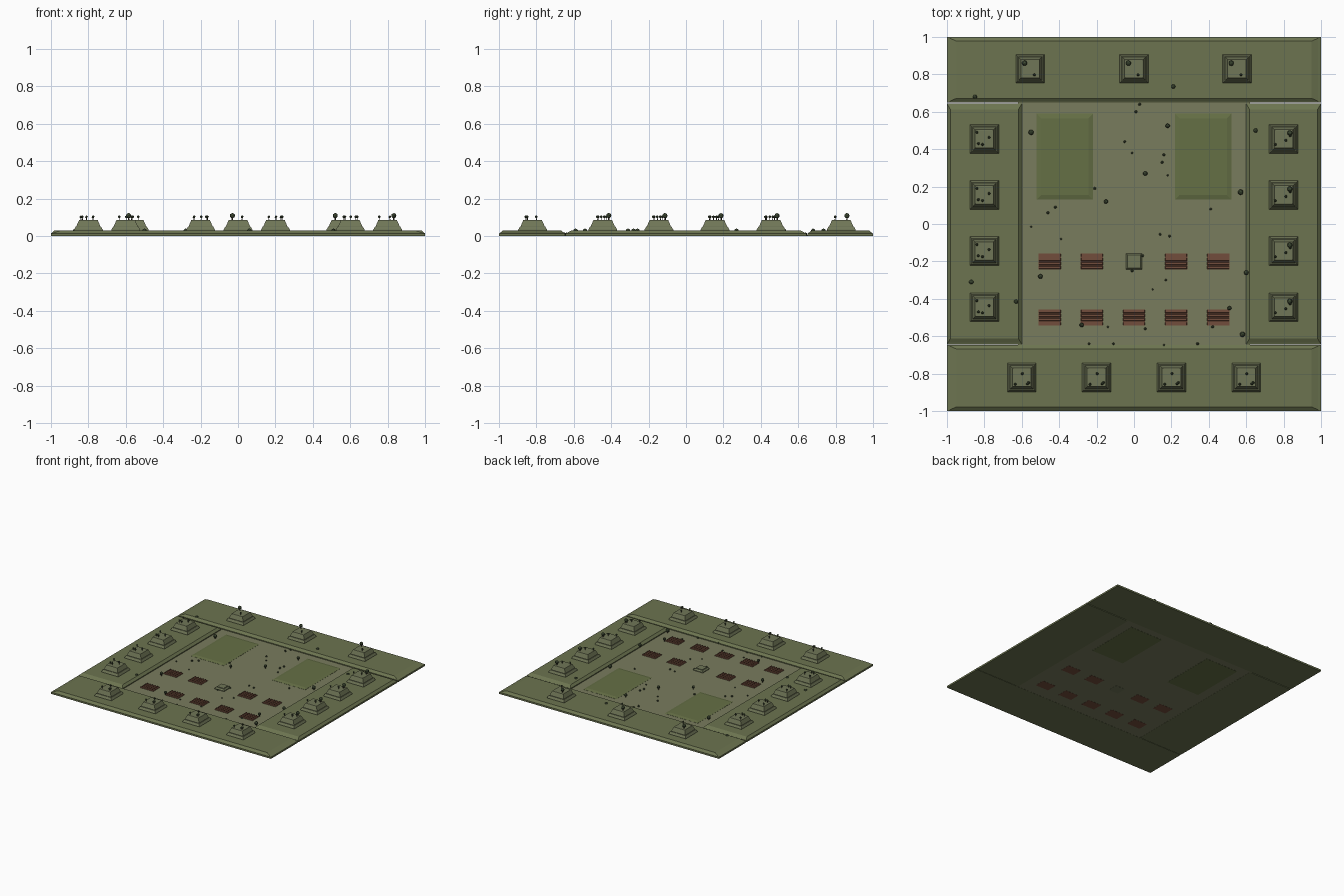
import bpy, bmesh, random
from mathutils import Matrix

if "Cube" in bpy.data.objects:
    bpy.data.objects.remove(bpy.data.objects["Cube"])
random.seed(4)


def mat(name, c):
    m = bpy.data.materials.new(name)
    m.diffuse_color = (*c, 1)
    m.use_nodes = True
    m.node_tree.nodes["Principled BSDF"].inputs["Base Color"].default_value = m.diffuse_color
    return m


GRASS = mat("grass", (0.15, 0.175, 0.08))
STONE = mat("mossy_stone", (0.16, 0.18, 0.095))
EARTH = mat("plaza_earth", (0.19, 0.20, 0.11))
FIELD = mat("field_green", (0.13, 0.16, 0.06))
CLAY = mat("red_clay", (0.17, 0.075, 0.045))
LEAF = mat("dark_leaf", (0.05, 0.07, 0.035))
BARK = mat("bark", (0.06, 0.045, 0.03))


def finish(bm, name, *mats):
    bmesh.ops.recalc_face_normals(bm, faces=bm.faces)
    me = bpy.data.meshes.new(name)
    bm.to_mesh(me)
    bm.free()
    for m in mats:
        me.materials.append(m)
    ob = bpy.data.objects.new(name, me)
    bpy.context.collection.objects.link(ob)
    return ob


def stack(bm, cx, cy, rings):
    """Closed solid through rectangular rings (half_x, half_y, z)."""
    loops = [[bm.verts.new((cx + sx * hx, cy + sy * hy, z))
              for sx, sy in ((-1, -1), (1, -1), (1, 1), (-1, 1))]
             for hx, hy, z in rings]
    for a, b in zip(loops, loops[1:]):
        for i in range(4):
            j = (i + 1) % 4
            bm.faces.new((a[i], a[j], b[j], b[i]))
    bm.faces.new(loops[0][::-1])
    bm.faces.new(loops[-1])


# plaza ground
bm = bmesh.new()
stack(bm, 0, 0, [(0.62, 0.655, 0.001), (0.62, 0.655, 0.007)])
finish(bm, "plaza_ground", EARTH)


# raised terraces around the plaza
def terrace(name, cx, cy, hx, hy, ix, iy):
    b = bmesh.new()
    stack(b, cx, cy, [(hx, hy, 0), (hx, hy, 0.014),
                      (hx - ix * 0.3, hy - iy * 0.3, 0.018),
                      (hx - ix, hy - iy, 0.03)])
    finish(b, name, GRASS)


terrace("front_terrace", 0, -0.823, 1.0, 0.177, 0.05, 0.022)
terrace("back_terrace", 0, 0.825, 1.0, 0.175, 0.05, 0.022)
terrace("left_terrace", -0.8, 0, 0.2, 0.643, 0.018, 0.03)
terrace("right_terrace", 0.8, 0, 0.2, 0.643, 0.018, 0.03)

# sunk-edged grass courts
for s, n in ((-1, "left"), (1, "right")):
    bm = bmesh.new()
    stack(bm, s * 0.37, 0.36, [(0.15, 0.23, 0), (0.15, 0.23, 0.008),
                               (0.127, 0.205, 0.014)])
    finish(bm, n + "_court", FIELD)


# trees: trunk plus faceted crown
def tree(bm, x, y, z, r, h):
    t = bmesh.ops.create_cone(bm, segments=5, radius1=r * 0.3, radius2=r * 0.2,
                              depth=h - r, cap_ends=True,
                              matrix=Matrix.Translation((x, y, z + (h - r) / 2)))
    for f in {f for v in t["verts"] for f in v.link_faces}:
        f.material_index = 1
    bmesh.ops.create_icosphere(bm, subdivisions=1 if r < 0.011 else 2, radius=r,
                               matrix=Matrix.Translation((x, y, z + h - r)))


# stepped mounds, each with its own pattern of trees on top
rows = {
    "back": ([(-0.555, 0.83), (0, 0.83), (0.55, 0.83)],
             [(-0.03, 0.03, 1), (0.022, -0.033, 0)]),
    "front": ([(x, -0.82) for x in (-0.6, -0.2, 0.2, 0.6)],
              [(0.003, 0.02, 0), (-0.035, -0.037, 0), (0.03, -0.035, 0), (0.037, -0.028, 0)]),
    "left": ([(-0.8, y) for y in (0.455, 0.155, -0.145, -0.445)],
             [(-0.04, 0.035, 0), (-0.032, -0.025, 0), (0.025, 0.008, 0), (-0.01, -0.03, 0)]),
    "right": ([(0.8, y) for y in (0.455, 0.155, -0.145, -0.445)],
              [(0.033, 0.032, 1), (-0.045, -0.03, 0), (0.035, 0.018, 0), (0.012, -0.008, 0)]),
}
for side, (spots, pattern) in rows.items():
    mounds, trees = bmesh.new(), bmesh.new()
    for x, y in spots:
        stack(mounds, x, y, [(h, h, z) for h, z in (
            (0.077, 0.025), (0.077, 0.034), (0.068, 0.05), (0.063, 0.05),
            (0.063, 0.055), (0.05, 0.085), (0.046, 0.087))])
        for dx, dy, big in pattern:
            if big:
                tree(trees, x + dx, y + dy, 0.085, 0.014, 0.038)
            else:
                tree(trees, x + dx, y + dy, 0.085, 0.008, 0.026)
    finish(mounds, side + "_mounds", STONE)
    finish(trees, side + "_mound_trees", LEAF, BARK)

# red brick plots with rows of small studs
for y in (-0.2, -0.5):
    for x in (-0.45, -0.225, 0, 0.225, 0.45):
        if x == 0 and y == -0.2:
            continue
        bm = bmesh.new()
        stack(bm, x, y, [(0.06, 0.043, 0), (0.06, 0.043, 0.010)])
        for r in range(4):
            ry = y - 0.033 + r * 0.022
            stack(bm, x, ry, [(0.059, 0.008, 0.009), (0.057, 0.006, 0.014)])
            for c in range(5):
                stack(bm, x - 0.046 + c * 0.023, ry,
                      [(0.003, 0.003, 0.013), (0.003, 0.003, 0.02)])
        finish(bm, "brick_plot", CLAY)

# central altar: low base with a raised rim
bm = bmesh.new()
stack(bm, 0, -0.2, [(0.043, 0.043, 0.0), (0.043, 0.043, 0.012), (0.034, 0.034, 0.022),
                    (0.030, 0.030, 0.022), (0.030, 0.030, 0.026)])
finish(bm, "altar", STONE)

# plaza trees
bm = bmesh.new()
for x, y in ((0.06, 0.27), (-0.15, 0.12), (-0.5, -0.28), (-0.28, -0.54), (0.51, -0.45),
             (0.6, -0.26), (0.57, 0.17), (0.58, -0.59), (-0.55, 0.49), (-0.63, -0.415),
             (-0.87, -0.31), (0.65, 0.5), (0.21, 0.735), (-0.85, 0.68), (0.18, 0.525)):
    tree(bm, x, y, 0.006, random.uniform(0.011, 0.015), 0.034)
finish(bm, "plaza_trees", LEAF, BARK)

# small scattered rocks
bm = bmesh.new()
for x, y in ((0.01, 0.6), (0.03, 0.64), (0.16, 0.37), (0.15, 0.33), (0.18, 0.26), (-0.01, 0.38),
             (-0.05, 0.44), (-0.21, 0.19), (-0.42, 0.09), (-0.46, 0.06), (-0.39, -0.08),
             (0.41, 0.08), (0.19, -0.065), (0.14, -0.055), (-0.55, -0.015), (0.17, -0.3),
             (0.1, -0.35), (-0.01, -0.25), (0.045, -0.17), (0.06, -0.56), (-0.14, -0.55),
             (0.42, -0.55), (-0.11, -0.64), (0.34, -0.64), (0.16, -0.65), (-0.24, -0.64)):
    bmesh.ops.create_icosphere(bm, subdivisions=1, radius=random.uniform(0.005, 0.009),
                               matrix=Matrix.Translation((x, y, 0.011)))
finish(bm, "scattered_rocks", LEAF)
